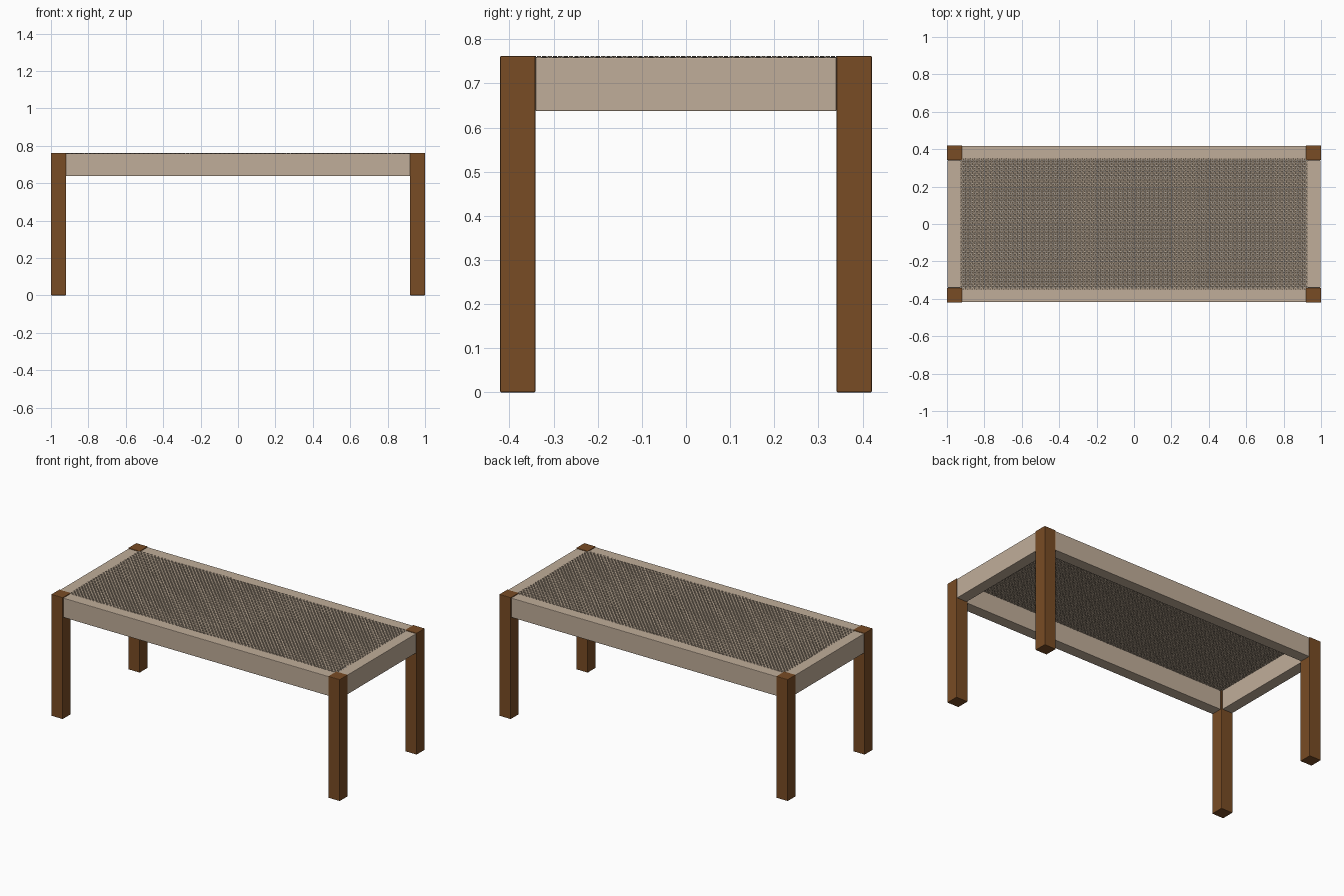
import bpy
import bmesh
import math
from mathutils import Matrix

cube = bpy.data.objects.get("Cube")
if cube:
    bpy.data.objects.remove(cube, do_unlink=True)


def material(name, rgb):
    m = bpy.data.materials.new(name)
    m.use_nodes = True
    m.diffuse_color = (*rgb, 1)
    m.node_tree.nodes["Principled BSDF"].inputs["Base Color"].default_value = (*rgb, 1)
    return m


brown = material("brown_wood", (0.19, 0.072, 0.018))
beige = material("beige_frame", (0.53, 0.42, 0.32))
cord = material("taupe_cord", (0.40, 0.32, 0.24))


def add_object(name, mesh, mat):
    ob = bpy.data.objects.new(name, mesh)
    mesh.materials.append(mat)
    bpy.context.collection.objects.link(ob)
    return ob


def box(name, centre, size, mat, bevel=0.003):
    mesh = bpy.data.meshes.new(name)
    bm = bmesh.new()
    bmesh.ops.create_cube(bm, size=1, matrix=Matrix.Translation(centre) @ Matrix.Diagonal((*size, 1)))
    bm.to_mesh(mesh)
    bm.free()
    ob = add_object(name, mesh, mat)
    mod = ob.modifiers.new("Eased edges", "BEVEL")
    mod.width = bevel
    mod.segments = 2
    return ob


# Overall sizes
HALF_X, HALF_Y, TOP = 1.0, 0.421, 0.762
LEG = 0.08
RAIL, RAIL_BOTTOM, RAIL_TOP = 0.07, 0.637, 0.759
rail_z, rail_h = (RAIL_BOTTOM + RAIL_TOP) / 2, RAIL_TOP - RAIL_BOTTOM

# Legs, and the rails between them
for sx, side in ((1, "left"), (-1, "right")):
    for sy, end in ((-1, "front"), (1, "back")):
        box(f"{end}_{side}_leg",
            (sx * (HALF_X - LEG / 2), sy * (HALF_Y - LEG / 2), TOP / 2),
            (LEG, LEG, TOP), brown)
    box(f"{side}_rail", (sx * (HALF_X - 0.003 - RAIL / 2), 0, rail_z),
        (RAIL, 2 * (HALF_Y - LEG), rail_h), beige)
for sy, end in ((-1, "front"), (1, "back")):
    box(f"{end}_rail", (0, sy * (HALF_Y - 0.003 - RAIL / 2), rail_z),
        (2 * (HALF_X - LEG), RAIL, rail_h), beige)

# Woven seat: zigzag strands in two directions, passing over and under
SPAN_X, SPAN_Y = 2 * (HALF_X - RAIL), 2 * (HALF_Y - RAIL)
PITCH = 0.012
WAVE, THICK, SEAT_Z = 0.002, 0.0025, 0.7585
nx, ny = round(SPAN_X / PITCH), round(SPAN_Y / PITCH)
px, py = SPAN_X / nx, SPAN_Y / ny


def strands(name, along_x, width):
    steps, rows = (nx, ny) if along_x else (ny, nx)
    step, row = (px, py) if along_x else (py, px)
    mesh = bpy.data.meshes.new(name)
    bm = bmesh.new()
    for r in range(rows):
        across = (r - (rows - 1) / 2) * row
        previous = None
        for s in range(steps):
            along = (s - (steps - 1) / 2) * step
            over = 1 if (r + s) % 2 == (0 if along_x else 1) else -1
            ring = []
            for dw, dz in ((-1, -1), (1, -1), (1, 1), (-1, 1)):
                w = across + dw * width / 2
                z = SEAT_Z + over * WAVE + dz * THICK / 2
                ring.append(bm.verts.new((along, w, z) if along_x else (w, along, z)))
            if previous:
                for i in range(4):
                    j = (i + 1) % 4
                    bm.faces.new((previous[i], previous[j], ring[j], ring[i]))
            previous = ring
    bmesh.ops.recalc_face_normals(bm, faces=bm.faces)
    bm.to_mesh(mesh)
    bm.free()
    return add_object(name, mesh, cord)


strands("long_seat_strands", True, py * 0.8)
strands("cross_seat_strands", False, px * 0.8)
